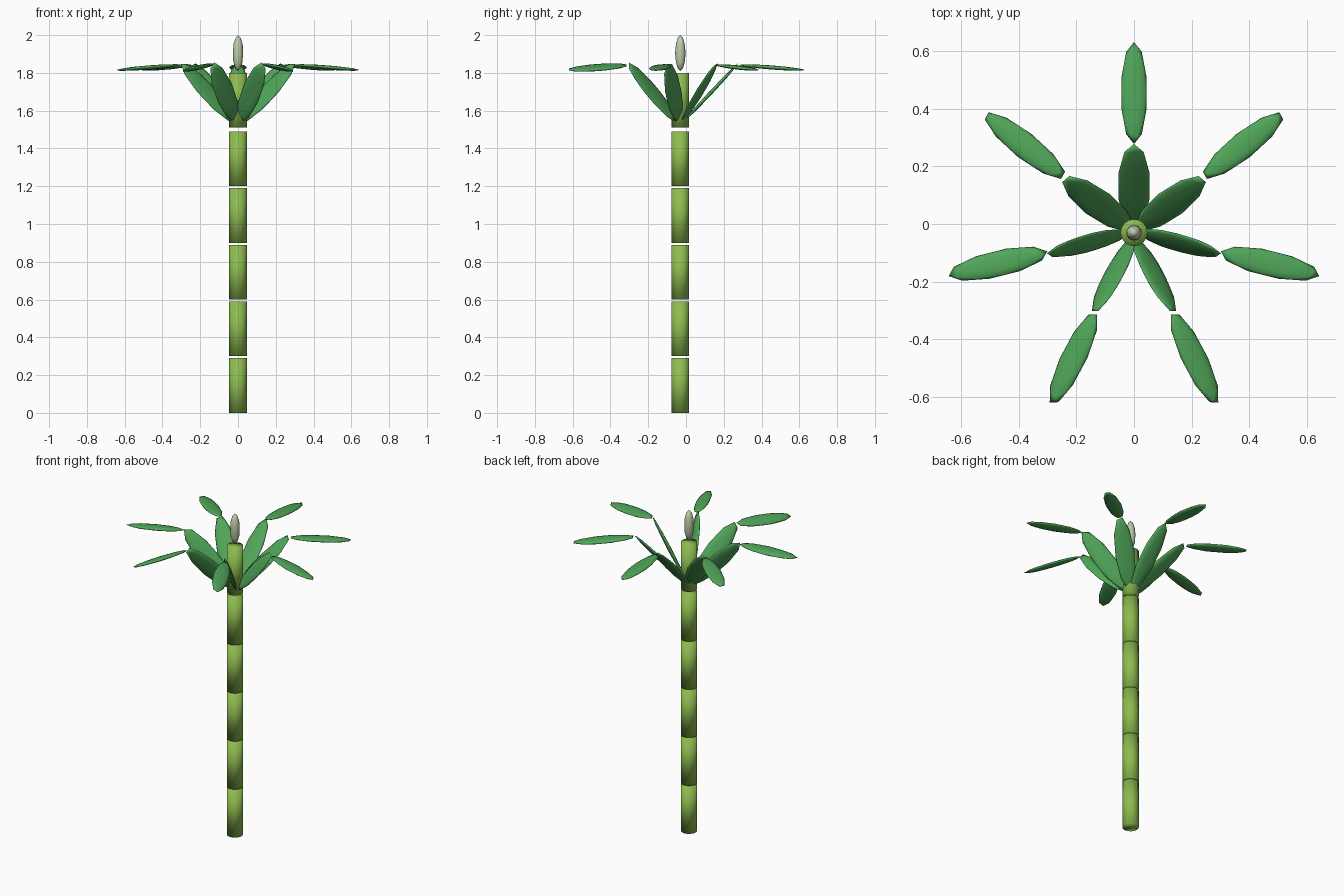
import bpy, math
from mathutils import Vector, Matrix

if "Cube" in bpy.data.objects:
    bpy.data.objects.remove(bpy.data.objects["Cube"])

CY = -0.03  # stem axis offset in y


def material(name, rgb):
    m = bpy.data.materials.new(name)
    m.diffuse_color = (*rgb, 1)
    m.use_nodes = True
    m.node_tree.nodes["Principled BSDF"].inputs["Base Color"].default_value = m.diffuse_color
    return m


stem_mat = material("stem_green", (0.27, 0.50, 0.08))
leaf_mat = material("leaf_green", (0.08, 0.38, 0.10))
bud_mat = material("bud_pale", (0.52, 0.60, 0.40))


def finish(name, mat):
    ob = bpy.context.object
    ob.name = name
    ob.data.materials.append(mat)
    bpy.ops.object.shade_smooth()
    return ob


def ellipsoid(name, centre, direction, radii, mat, spin=0.0):
    """Low-poly ellipsoid, long axis (local y) swung onto direction."""
    bpy.ops.mesh.primitive_ico_sphere_add(subdivisions=2, radius=1)
    ob = finish(name, mat)
    swing = Vector((0, 1, 0)).rotation_difference(direction).to_matrix().to_4x4()
    ob.data.transform(Matrix.Translation(centre) @ swing
                      @ Matrix.Diagonal((*radii, 1)) @ Matrix.Rotation(spin, 4, 'Z'))
    return ob


# Stem: six stacked segments with thin gaps
for i in range(6):
    bpy.ops.mesh.primitive_cylinder_add(vertices=16, radius=0.047, depth=0.29,
                                        location=(0, CY, 0.3 * i + (0.155 if i == 5 else 0.145)))
    finish(f"stem_segment_{i + 1}", stem_mat)

# Leaves: seven pairs of a rising inner blade and a nearly level outer blade
BLADES = [
    ("inner_leaf", (0.016, 1.54), (0.308, 1.852), (0.057, 0.010)),
    ("outer_leaf", (0.308, 1.842), (0.662, 1.815), (0.046, 0.011)),
]
for k in range(7):
    a = math.pi / 2 - k * math.tau / 7
    out = Vector((math.cos(a), math.sin(a), 0))
    for name, (r0, z0), (r1, z1), (w, t) in BLADES:
        p0 = Vector((0, CY, z0)) + out * r0
        p1 = Vector((0, CY, z1)) + out * r1
        d = p1 - p0
        ellipsoid(f"{name}_{k + 1}", (p0 + p1) / 2, d.normalized(),
                  (w, d.length / 2, t), leaf_mat, math.pi / 2 - a)

# Bud floating just above the stem top
ellipsoid("bud", Vector((0, CY, 1.905)), Vector((0, 1, 0)), (0.028, 0.028, 0.095), bud_mat)
